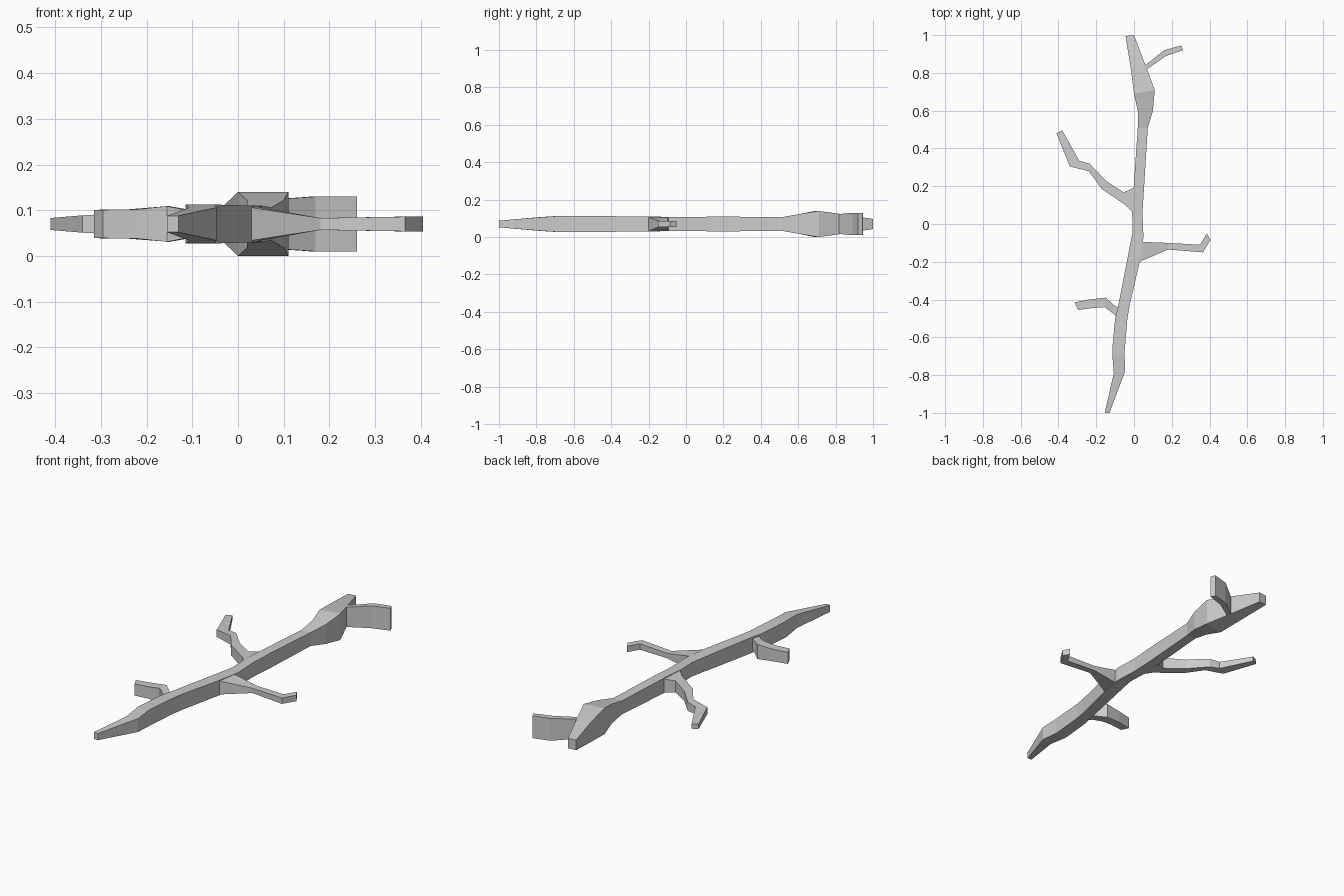
import bpy
import bmesh
from mathutils import Vector

MIDDLE_HEIGHT = 0.07

default_cube = bpy.data.objects.get("Cube")
if default_cube:
    bpy.data.objects.remove(default_cube, do_unlink=True)


def make_material(name, colour):
    material = bpy.data.materials.new(name)
    material.use_nodes = True
    material.diffuse_color = colour
    shader = next(node for node in material.node_tree.nodes if node.type == "BSDF_PRINCIPLED")
    shader.inputs["Base Color"].default_value = colour
    return material


bark = make_material("pale grey bark", (0.6, 0.6, 0.6, 1))


def sweep_limb(name, stations):
    """Join four-sided rings; each station is left point, right point, half thickness."""
    bm = bmesh.new()
    rings = []
    for left, right, half in stations:
        corners = [(left, -half), (right, -half), (right, half), (left, half)]
        rings.append([bm.verts.new(Vector((*point, MIDDLE_HEIGHT + offset)))
                      for point, offset in corners])
    for ring, following in zip(rings, rings[1:]):
        for index in range(len(ring)):
            after = (index + 1) % len(ring)
            bm.faces.new((ring[index], ring[after], following[after], following[index]))
    bm.faces.new(rings[0])
    bm.faces.new(rings[-1])
    bmesh.ops.recalc_face_normals(bm, faces=bm.faces[:])
    mesh = bpy.data.meshes.new(name)
    bm.to_mesh(mesh)
    bm.free()
    mesh.materials.append(bark)
    limb = bpy.data.objects.new(name, mesh)
    bpy.context.scene.collection.objects.link(limb)
    return limb


# Main stem, from the thin front tip past the swollen knot to the back tip
sweep_limb("main_stem", [
    ((-.155, -1), (-.13, -1), .018),
    ((-.107, -.79), (-.047, -.78), .036),
    ((-.115, -.69), (-.05, -.68), .043),
    ((-.115, -.66), (-.045, -.62), .043),
    ((-.1, -.5), (-.035, -.5), .042),
    ((-.085, -.44), (-.025, -.44), .042),
    ((-.04, -.21), (.03, -.2), .04),
    ((-.007, -.04), (.05, -.07), .037),
    ((-.01, .06), (.045, .06), .038),
    ((-.002, .19), (.053, .19), .04),
    ((.02, .51), (.073, .51), .036),
    ((.02, .6), (.1, .6), .052),
    ((0, .69), (.11, .71), .07),
    ((-.018, .83), (.065, .83), .053),
    ((-.045, .995), (0, 1), .027),
])

# Tall flat twig beside the back tip
sweep_limb("back_left_twig", [
    ((.04, .83), (.045, .8), .05),
    ((.065, .845), (.07, .82), .053),
    ((.16, .92), (.17, .89), .06),
    ((.25, .945), (.26, .92), .06),
])

# Long crooked branch
sweep_limb("back_right_branch", [
    ((.01, .19), (.01, .04), .036),
    ((-.005, .19), (-.012, .065), .036),
    ((-.055, .167), (-.045, .1), .031),
    ((-.15, .23), (-.17, .185), .026),
    ((-.235, .32), (-.24, .28), .024),
    ((-.29, .335), (-.34, .305), .019),
    ((-.38, .495), (-.41, .48), .013),
])

# Short hooked branch
sweep_limb("front_right_branch", [
    ((-.07, -.45), (-.08, -.5), .034),
    ((-.105, -.43), (-.115, -.47), .031),
    ((-.15, -.39), (-.155, -.44), .039),
    ((-.24, -.4), (-.22, -.445), .032),
    ((-.315, -.415), (-.295, -.455), .031),
])

# Tapering branch with an upturned end
sweep_limb("front_left_branch", [
    ((.03, -.09), (.01, -.2), .036),
    ((.05, -.095), (.03, -.2), .036),
    ((.18, -.1), (.18, -.135), .013),
    ((.35, -.11), (.365, -.15), .016),
    ((.385, -.05), (.405, -.085), .016),
])
